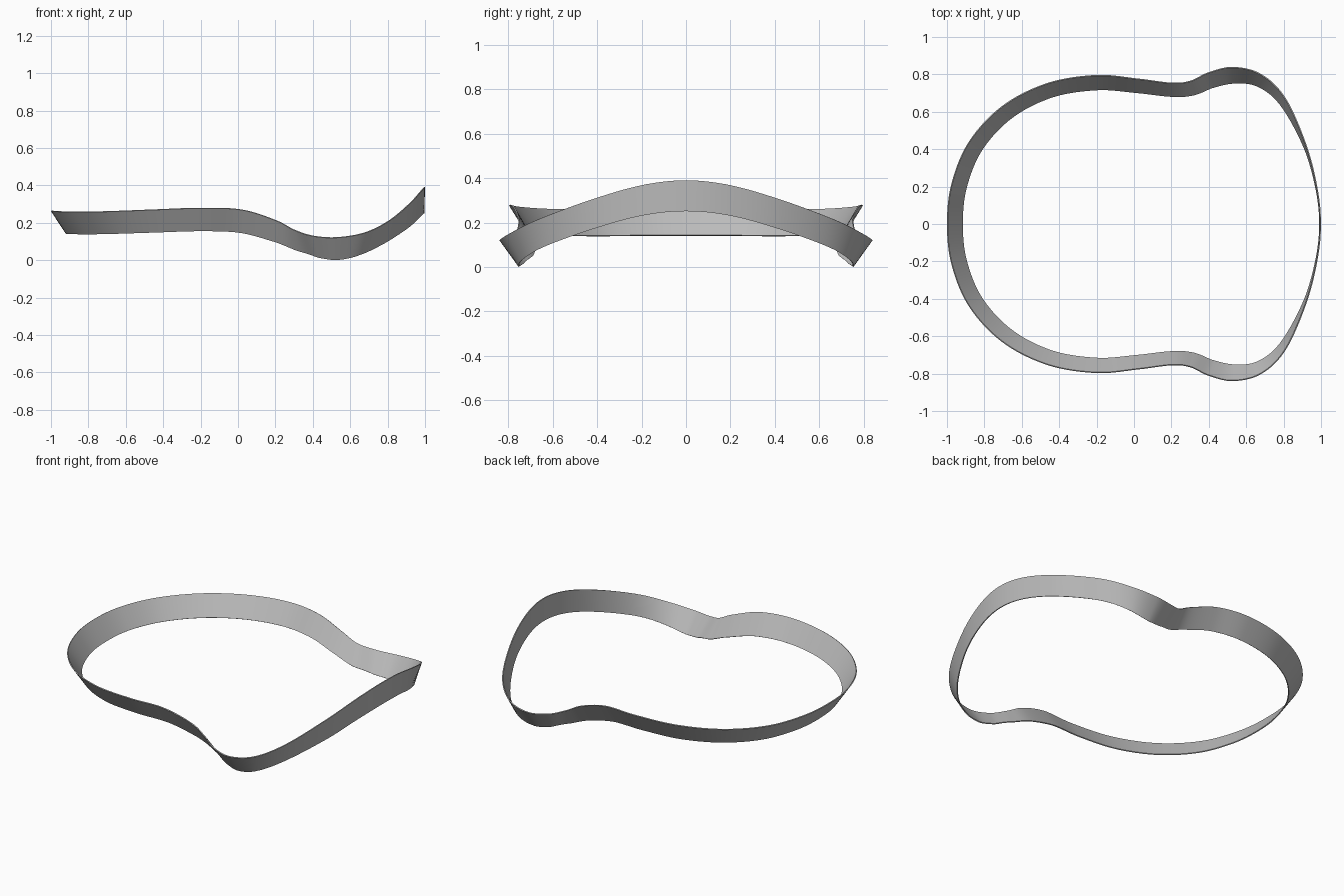
import bpy
import bmesh
from mathutils import Vector

STEPS = 12          # samples between neighbouring control points
THICKNESS = 0.006

default_cube = bpy.data.objects.get("Cube")
if default_cube:
    bpy.data.objects.remove(default_cube, do_unlink=True)

# Half of the upper rim, back to front: x, y, z, inward lean, drop to lower rim
half_rim = [
    (-1, 0, .262, .08, .122),
    (-.975, .22, .26, .08, .12),
    (-.88, .445, .256, .08, .118),
    (-.7, .635, .259, .079, .118),
    (-.46, .755, .268, .077, .12),
    (-.2, .797, .277, .077, .122),
    (.02, .778, .268, .073, .122),
    (.2, .756, .212, .071, .115),
    (.3, .766, .16, .076, .112),
    (.4, .812, .128, .083, .114),
    (.53, .84, .12, .085, .119),
    (.68, .802, .146, .066, .12),
    (.81, .675, .21, .042, .125),
    (.92, .43, .302, .015, .133),
    (.98, .2, .368, .006, .137),
    (1, 0, .39, .004, .139),
]


def mirrored_loop(half):
    """Close the half rim by reflecting it across the centre plane."""
    other = [(x, -y, *rest) for x, y, *rest in reversed(half[1:-1])]
    return [tuple(p) for p in half] + other


def spline(a, b, c, d, t):
    """Smooth interpolation from b to c, with a and d as neighbours."""
    return tuple(
        q + t / 2 * (r - p + t * (2 * p - 5 * q + 4 * r - s + t * (3 * (q - r) + s - p)))
        for p, q, r, s in zip(a, b, c, d)
    )


def sample_loop(points):
    count = len(points)
    return [
        spline(points[i - 1], points[i], points[(i + 1) % count],
               points[(i + 2) % count], step / STEPS)
        for i in range(count) for step in range(STEPS)
    ]


def make_material(name, colour):
    material = bpy.data.materials.new(name)
    material.use_nodes = True
    material.diffuse_color = colour
    material.node_tree.nodes["Principled BSDF"].inputs["Base Color"].default_value = colour
    return material


def build_band(name, samples, material):
    """Make a leaning ribbon between the upper rim and its offset lower rim."""
    bm = bmesh.new()
    upper, lower = [], []
    count = len(samples)
    for i, (x, y, z, lean, drop) in enumerate(samples):
        before, after = samples[i - 1], samples[(i + 1) % count]
        tangent = Vector((after[0] - before[0], after[1] - before[1], 0)).normalized()
        inward = Vector((tangent.y, -tangent.x, 0))
        top = Vector((x, y, z))
        upper.append(bm.verts.new(top))
        lower.append(bm.verts.new(top + inward * lean - Vector((0, 0, drop))))
    for i in range(count):
        j = (i + 1) % count
        bm.faces.new((upper[i], upper[j], lower[j], lower[i]))

    # The back of the loop must face away from the centre
    bm.normal_update()
    bm.faces.ensure_lookup_table()
    if bm.faces[0].normal.x > 0:
        bmesh.ops.reverse_faces(bm, faces=bm.faces[:])

    mesh = bpy.data.meshes.new(name)
    bm.to_mesh(mesh)
    bm.free()
    mesh.materials.append(material)
    band = bpy.data.objects.new(name, mesh)
    bpy.context.collection.objects.link(band)

    # Thin sheet wall, grown towards the inside
    wall = band.modifiers.new("wall", "SOLIDIFY")
    wall.thickness = THICKNESS
    wall.offset = -1
    bpy.ops.object.select_all(action="DESELECT")
    band.select_set(True)
    bpy.context.view_layer.objects.active = band
    bpy.ops.object.modifier_apply(modifier=wall.name)
    bpy.ops.object.shade_smooth_by_angle()
    return band


grey = make_material("plain grey", (.5, .5, .5, 1))
build_band("curved_band", sample_loop(mirrored_loop(half_rim)), grey)
